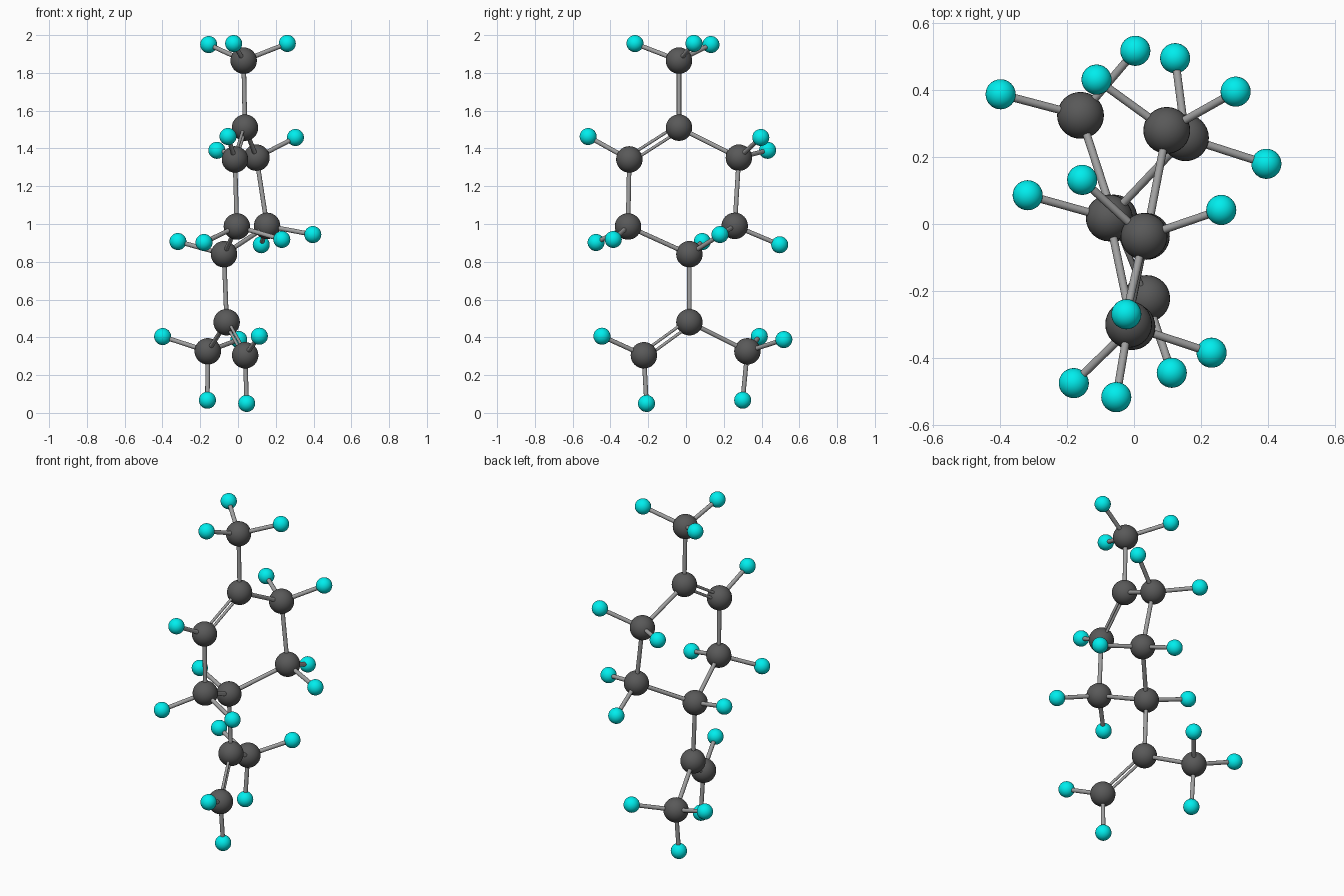
import bpy
from mathutils import Vector

if "Cube" in bpy.data.objects:
    bpy.data.objects.remove(bpy.data.objects["Cube"])

CARBON_R, HYDROGEN_R, BOND_R = 0.07, 0.045, 0.012
DOUBLE_R, DOUBLE_GAP = 0.008, 0.016


def material(name, rgb):
    m = bpy.data.materials.new(name)
    m.diffuse_color = (*rgb, 1)
    m.use_nodes = True
    m.node_tree.nodes["Principled BSDF"].inputs["Base Color"].default_value = m.diffuse_color
    return m


DARK = material("dark_grey", (0.1, 0.1, 0.1))
CYAN = material("cyan", (0.0, 0.85, 0.85))
GREY = material("grey", (0.35, 0.35, 0.35))


def finish(name, mat):
    ob = bpy.context.object
    ob.name = name
    ob.data.materials.append(mat)
    bpy.ops.object.shade_smooth_by_angle()


def ball(name, pos, radius, mat):
    bpy.ops.mesh.primitive_uv_sphere_add(segments=32, ring_count=16, radius=radius, location=pos)
    finish(name, mat)


def rod(name, a, b, radius):
    a, b = Vector(a), Vector(b)
    d = b - a
    bpy.ops.mesh.primitive_cylinder_add(vertices=16, radius=radius, depth=d.length,
                                        location=(a + b) / 2,
                                        rotation=d.to_track_quat('Z', 'Y').to_euler())
    finish(name, GREY)


# Carbon position, followed by its hydrogens
atoms = {
    "top_methyl": [(0.03, -0.037, 1.865), (-0.155, 0.132, 1.95), (-0.023, -0.27, 1.955), (0.261, 0.042, 1.956)],
    "ring_top": [(0.037, -0.037, 1.51)],
    "ring_front_upper": [(-0.016, -0.30, 1.342), (-0.053, -0.518, 1.463)],
    "ring_front_lower": [(-0.006, -0.307, 0.987), (-0.18, -0.476, 0.902), (0.232, -0.385, 0.918)],
    "ring_bottom": [(-0.074, 0.018, 0.84), (-0.318, 0.086, 0.907)],
    "ring_back_lower": [(0.154, 0.258, 0.99), (0.396, 0.18, 0.944), (0.123, 0.496, 0.89)],
    "ring_back_upper": [(0.098, 0.28, 1.351), (0.304, 0.396, 1.458), (-0.112, 0.432, 1.39)],
    "tail_centre": [(-0.06, 0.018, 0.48)],
    "tail_front": [(0.038, -0.223, 0.305), (0.113, -0.445, 0.406), (0.046, -0.209, 0.05)],
    "tail_back": [(-0.16, 0.325, 0.326), (-0.399, 0.388, 0.404), (0.004, 0.518, 0.388), (-0.162, 0.3, 0.067)],
}

# Balls and the rods to the hydrogens
for name, (c, *hs) in atoms.items():
    ball(name + "_carbon", c, CARBON_R, DARK)
    for i, h in enumerate(hs, 1):
        ball(f"{name}_hydrogen_{i}", h, HYDROGEN_R, CYAN)
        rod(f"{name}_hydrogen_bond_{i}", c, h, BOND_R)

# Single carbon bonds: the ring, left open at its double bond, then branches
ring = ["ring_front_upper", "ring_front_lower", "ring_bottom",
        "ring_back_lower", "ring_back_upper", "ring_top"]
singles = list(zip(ring, ring[1:])) + [("ring_top", "top_methyl"), ("ring_bottom", "tail_centre"),
                                       ("tail_centre", "tail_back")]
for a, b in singles:
    rod(f"bond_{a}_{b}", atoms[a][0], atoms[b][0], BOND_R)

# Double bonds: two thin rods spread in the plane of the neighbouring carbon
for a, b, neighbour in [("ring_top", "ring_front_upper", "top_methyl"),
                        ("tail_centre", "tail_front", "ring_bottom")]:
    pa, pb, pn = (Vector(atoms[k][0]) for k in (a, b, neighbour))
    axis = (pb - pa).normalized()
    side = pn - pa
    side = (side - axis * side.dot(axis)).normalized() * DOUBLE_GAP
    for i, s in enumerate((side, -side), 1):
        rod(f"double_bond_{a}_{b}_{i}", pa + s, pb + s, DOUBLE_R)
